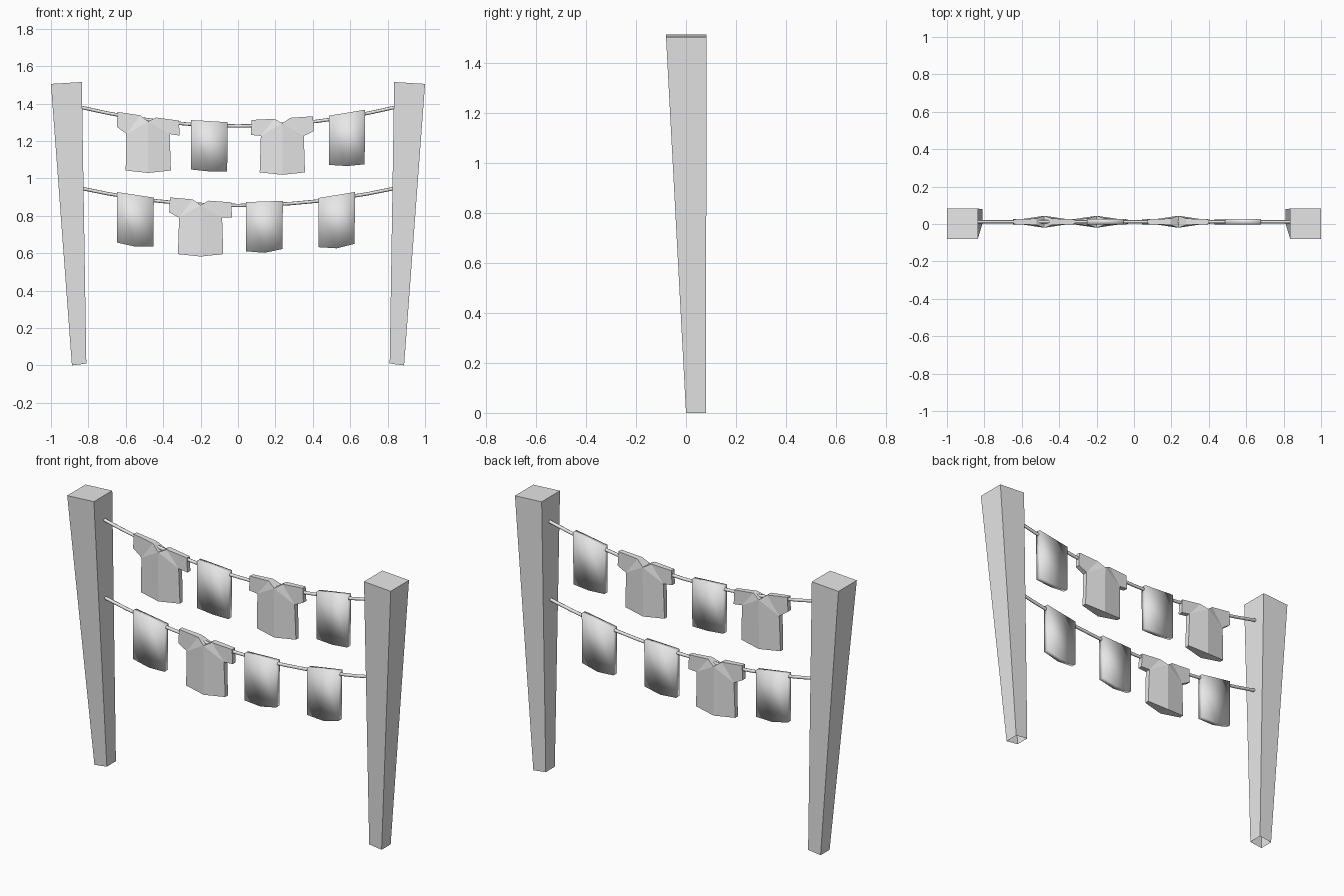
import bpy
import bmesh

cube = bpy.data.objects.get("Cube")
if cube:
    bpy.data.objects.remove(cube, do_unlink=True)

grey = bpy.data.materials.new("light_grey")
grey.use_nodes = True
grey.diffuse_color = (0.8, 0.8, 0.8, 1)
grey.node_tree.nodes["Principled BSDF"].inputs["Base Color"].default_value = (0.8, 0.8, 0.8, 1)

LINE_Y = 0.012


def add_object(name, data):
    obj = bpy.data.objects.new(name, data)
    data.materials.append(grey)
    bpy.context.collection.objects.link(obj)
    return obj


def finish(name, bm, smooth=False):
    bmesh.ops.recalc_face_normals(bm, faces=bm.faces)
    for f in bm.faces:
        f.smooth = smooth
    mesh = bpy.data.meshes.new(name)
    bm.to_mesh(mesh)
    bm.free()
    return add_object(name, mesh)


def slab(name, outline, patches, smooth):
    """Closed cloth: outline of (x, z, half depth), patches shared by front and back."""
    bm = bmesh.new()
    front = [bm.verts.new((x, LINE_Y - d, z)) for x, z, d in outline]
    back = [bm.verts.new((x, LINE_Y + d, z)) for x, z, d in outline]
    for patch in patches:
        bm.faces.new([front[i] for i in patch])
        bm.faces.new([back[i] for i in reversed(patch)])
    n = len(outline)
    for i in range(n):
        j = (i + 1) % n
        bm.faces.new((front[j], front[i], back[i], back[j]))
    return finish(name, bm, smooth)


def post(name, side):
    """Tapered post, wider at the top and open underneath."""
    bm = bmesh.new()
    # (inner x, outer x, front y, back y, inner z, outer z)
    rings = []
    for xi, xo, yf, yb, zi, zo in ((0.811, 0.888, 0.0, 0.08, 0.01, 0.0),
                                   (0.835, 1.0, -0.08, 0.082, 1.515, 1.505)):
        rings.append([bm.verts.new((side * x, y, z)) for x, y, z in
                      ((xi, yf, zi), (xo, yf, zo), (xo, yb, zo), (xi, yb, zi))])
    low, high = rings
    for i in range(4):
        j = (i + 1) % 4
        bm.faces.new((low[i], low[j], high[j], high[i]))
    bm.faces.new(high)
    return finish(name, bm)


def clothes_line(name, middle, rise):
    """Sagging line between the posts."""
    curve = bpy.data.curves.new(name, "CURVE")
    curve.dimensions = "3D"
    curve.bevel_depth = 0.009
    curve.bevel_resolution = 2
    curve.use_fill_caps = True
    spline = curve.splines.new("POLY")
    count = 13
    spline.points.add(count - 1)
    for i, p in enumerate(spline.points):
        t = 2 * i / (count - 1) - 1
        p.co = (0.84 * t, LINE_Y, middle + rise * t * t, 1)
        p.radius = 1
    spline.use_smooth = True
    add_object(name, curve)


def towel(name, x0, x1, top0, top1, hem):
    """Towel folded over the line, with a slightly sagging hem."""
    xm, d = (x0 + x1) / 2, 0.015
    outline = [(x0, top0, d), (xm, (top0 + top1) / 2, d), (x1, top1, d),
               (x1 - 0.003, hem[2], d), (xm, hem[1], d), (x0, hem[0], d)]
    slab(name, outline, [(0, 5, 4, 1), (1, 4, 3, 2)], True)


def shirt(name, cx, cz, slope):
    """Shirt with short sleeves; the shoulders follow the slope of the line."""
    # neck, sleeve top, sleeve end, armpit, hem corner
    half = [(0.042, 0.024, 0.017), (0.164, 0.025, 0.013), (0.168, -0.055, 0.013),
            (0.115, -0.07, 0.015), (0.121, -0.265, 0.012)]
    pts = [(0, -0.003, 0.032)] + [(-x, z, d) for x, z, d in half]
    pts += [(0, -0.278, 0.03)] + list(reversed(half))
    outline = [(cx + x, cz + z + (slope * x if z > -0.06 else 0), d) for x, z, d in pts]
    left = [(1, 2, 3, 4), (0, 1, 4), (0, 4, 5, 6)]
    right = [tuple((12 - i) % 12 for i in reversed(p)) for p in left]
    slab(name, outline, left + right, False)


# Posts and lines
post("left_post", 1)
post("right_post", -1)
clothes_line("upper_line", 1.28, 0.1)
clothes_line("lower_line", 0.855, 0.092)

# Upper row of washing
shirt("upper_right_shirt", -0.48, 1.307, -0.14)
towel("upper_right_towel", -0.25, -0.055, 1.312, 1.3, (1.047, 1.037, 1.037))
shirt("upper_left_shirt", 0.237, 1.297, 0.06)
towel("upper_left_towel", 0.486, 0.68, 1.335, 1.367, (1.072, 1.066, 1.075))

# Lower row of washing
towel("lower_right_towel", -0.648, -0.45, 0.927, 0.897, (0.657, 0.635, 0.637))
shirt("lower_right_shirt", -0.2, 0.86, -0.08)
towel("lower_middle_towel", 0.043, 0.24, 0.873, 0.88, (0.61, 0.602, 0.622))
towel("lower_left_towel", 0.43, 0.626, 0.895, 0.927, (0.632, 0.626, 0.65))
